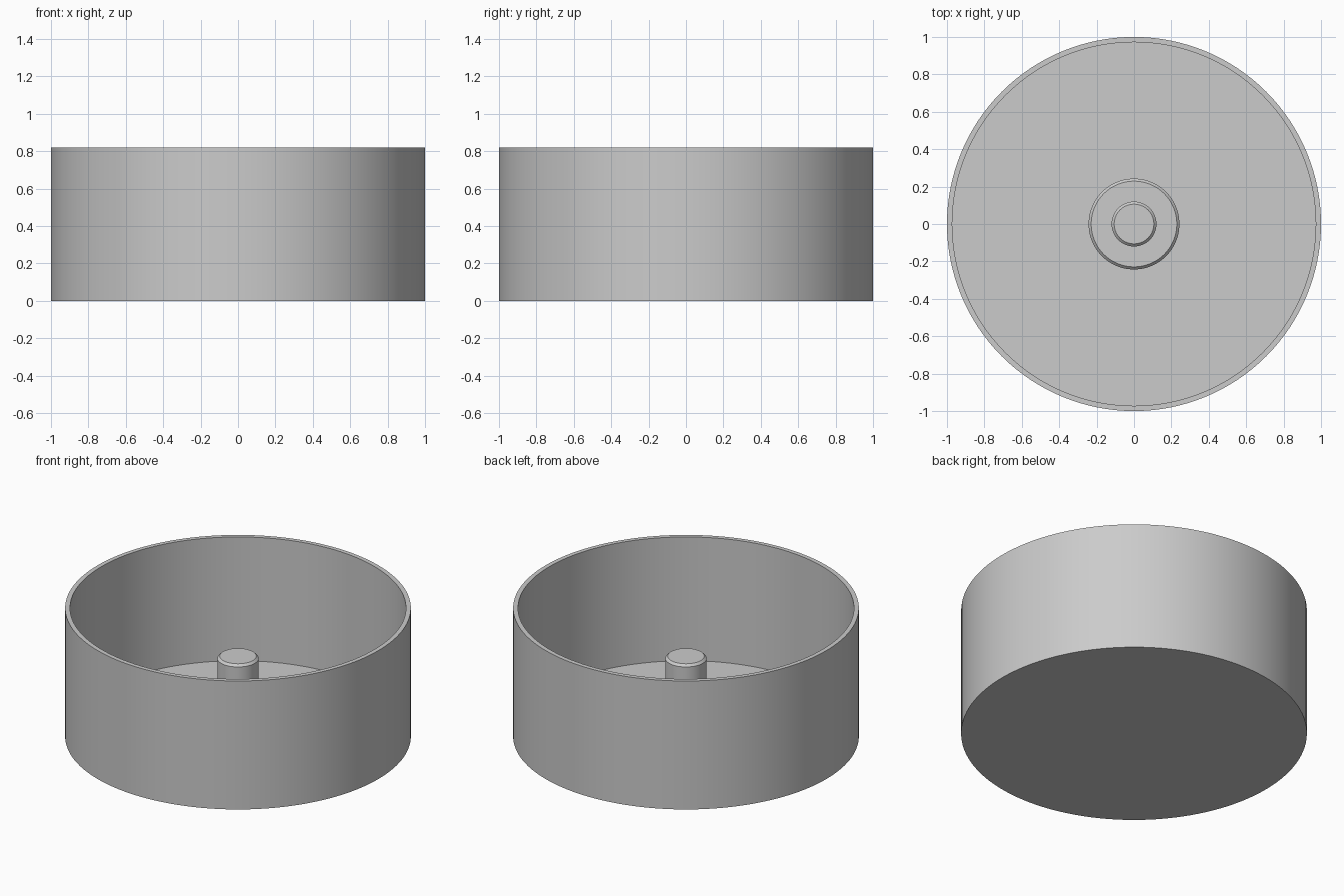
import bpy
import bmesh
import math

cube = bpy.data.objects.get("Cube")
if cube:
    bpy.data.objects.remove(cube, do_unlink=True)

grey = bpy.data.materials.new("plain grey")
grey.use_nodes = True
colour = (0.6, 0.6, 0.6, 1.0)
grey.diffuse_color = colour
grey.node_tree.nodes["Principled BSDF"].inputs["Base Color"].default_value = colour

SEGMENTS = 128
FLOOR = 0.03


def lathe(name, profile):
    """Spin an (r, z) profile about z; both ends lie on the axis."""
    bm = bmesh.new()
    verts = [bm.verts.new((r, 0, z)) for r, z in profile]
    edges = [bm.edges.new(pair) for pair in zip(verts, verts[1:])]
    bmesh.ops.spin(bm, geom=verts + edges, cent=(0, 0, 0), axis=(0, 0, 1),
                   angle=math.tau, steps=SEGMENTS, use_duplicate=False)
    bmesh.ops.remove_doubles(bm, verts=bm.verts, dist=0.0001)
    bmesh.ops.recalc_face_normals(bm, faces=bm.faces)
    mesh = bpy.data.meshes.new(name)
    bm.to_mesh(mesh)
    bm.free()
    mesh.materials.append(grey)
    obj = bpy.data.objects.new(name, mesh)
    bpy.context.collection.objects.link(obj)
    bpy.ops.object.select_all(action="DESELECT")
    obj.select_set(True)
    bpy.context.view_layer.objects.active = obj
    bpy.ops.object.shade_smooth_by_angle(angle=math.radians(25))
    return obj


def chamfered_post(name, radius, bottom, top, chamfer):
    """Solid cylinder with a chamfered top edge."""
    return lathe(name, [(0, bottom), (radius, bottom), (radius, top - chamfer),
                        (radius - chamfer, top), (0, top)])


# Open round tub with a thin wall and floor
lathe("tub", [(0, 0), (1, 0), (1, 0.82), (0.972, 0.82), (0.972, FLOOR), (0, FLOOR)])

# Stepped spindle in the middle of the floor
chamfered_post("hub", 0.243, FLOOR - 0.01, 0.16, 0.014)
chamfered_post("spindle", 0.12, 0.15, 0.513, 0.014)
